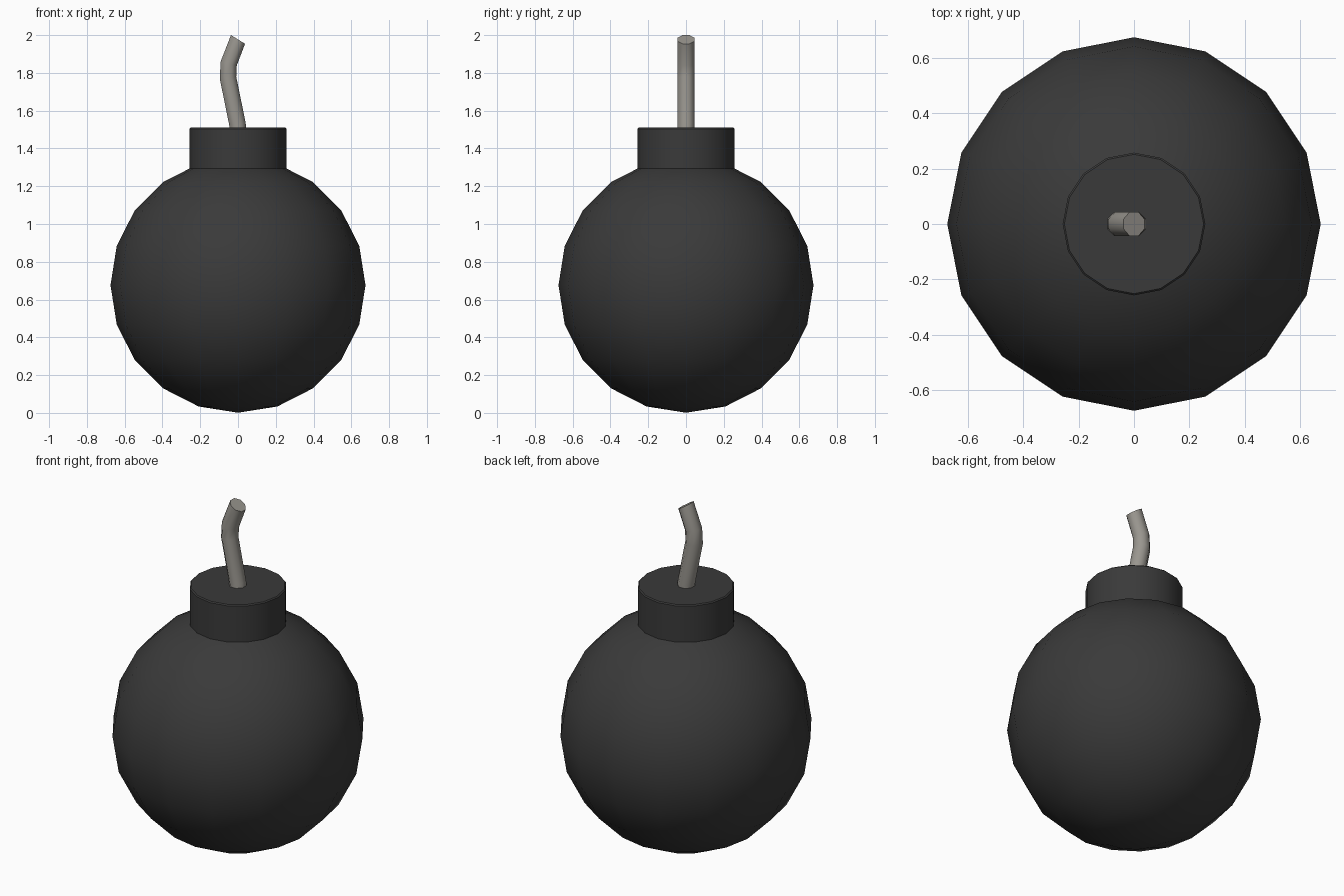
import bpy, bmesh, math
from mathutils import Vector

if "Cube" in bpy.data.objects:
    bpy.data.objects.remove(bpy.data.objects["Cube"])


def material(name, rgb):
    m = bpy.data.materials.new(name)
    m.diffuse_color = (*rgb, 1)
    m.use_nodes = True
    m.node_tree.nodes["Principled BSDF"].inputs["Base Color"].default_value = m.diffuse_color
    return m


def finish(obj, name, mat, angle):
    obj.name = name
    obj.data.materials.append(mat)
    bpy.ops.object.select_all(action='DESELECT')
    obj.select_set(True)
    bpy.context.view_layer.objects.active = obj
    bpy.ops.object.shade_smooth_by_angle(angle=math.radians(angle))


black = material("matte black", (0.042, 0.042, 0.042))
grey = material("fuse grey", (0.32, 0.305, 0.275))

# round body
bpy.ops.mesh.primitive_uv_sphere_add(segments=16, ring_count=10, radius=0.675,
                                     location=(0, 0, 0.676))
finish(bpy.context.object, "body", black, 40)

# collar, sunk into the body, with a tiny softened rim
bpy.ops.mesh.primitive_cylinder_add(vertices=16, radius=0.258, depth=0.31,
                                    location=(0, 0, 1.355))
collar = bpy.context.object
bm = bmesh.new()
bm.from_mesh(collar.data)
rim = [e for e in bm.edges if all(v.co.z > 0.1 for v in e.verts)]
bmesh.ops.bevel(bm, geom=rim, offset=0.006, segments=1, affect='EDGES')
bm.to_mesh(collar.data)
bm.free()
finish(collar, "collar", black, 30)

# bent fuse: octagonal rings (x, z, tilt) swept along a path in the xz plane
path = [(0.0, 1.49, 0), (-0.003, 1.53, -8), (-0.053, 1.775, -6),
        (-0.049, 1.85, 14), (0.0, 1.977, 32)]
bm = bmesh.new()
rings = []
for x, z, tilt in path:
    t = math.radians(tilt)
    side = Vector((math.cos(t), 0, -math.sin(t)))
    ring = []
    for i in range(8):
        a = math.tau * (i + 0.5) / 8
        r = 0.0475
        ring.append(bm.verts.new(Vector((x, 0, z)) + side * r * math.cos(a)
                                 + Vector((0, r * math.sin(a), 0))))
    rings.append(ring)
for lo, hi in zip(rings, rings[1:]):
    for i in range(8):
        j = (i + 1) % 8
        bm.faces.new((lo[i], lo[j], hi[j], hi[i]))
bm.faces.new(rings[-1])
bm.faces.new(rings[0][::-1])
mesh = bpy.data.meshes.new("fuse")
bm.to_mesh(mesh)
bm.free()
fuse = bpy.data.objects.new("fuse", mesh)
bpy.context.collection.objects.link(fuse)
finish(fuse, "fuse", grey, 50)
